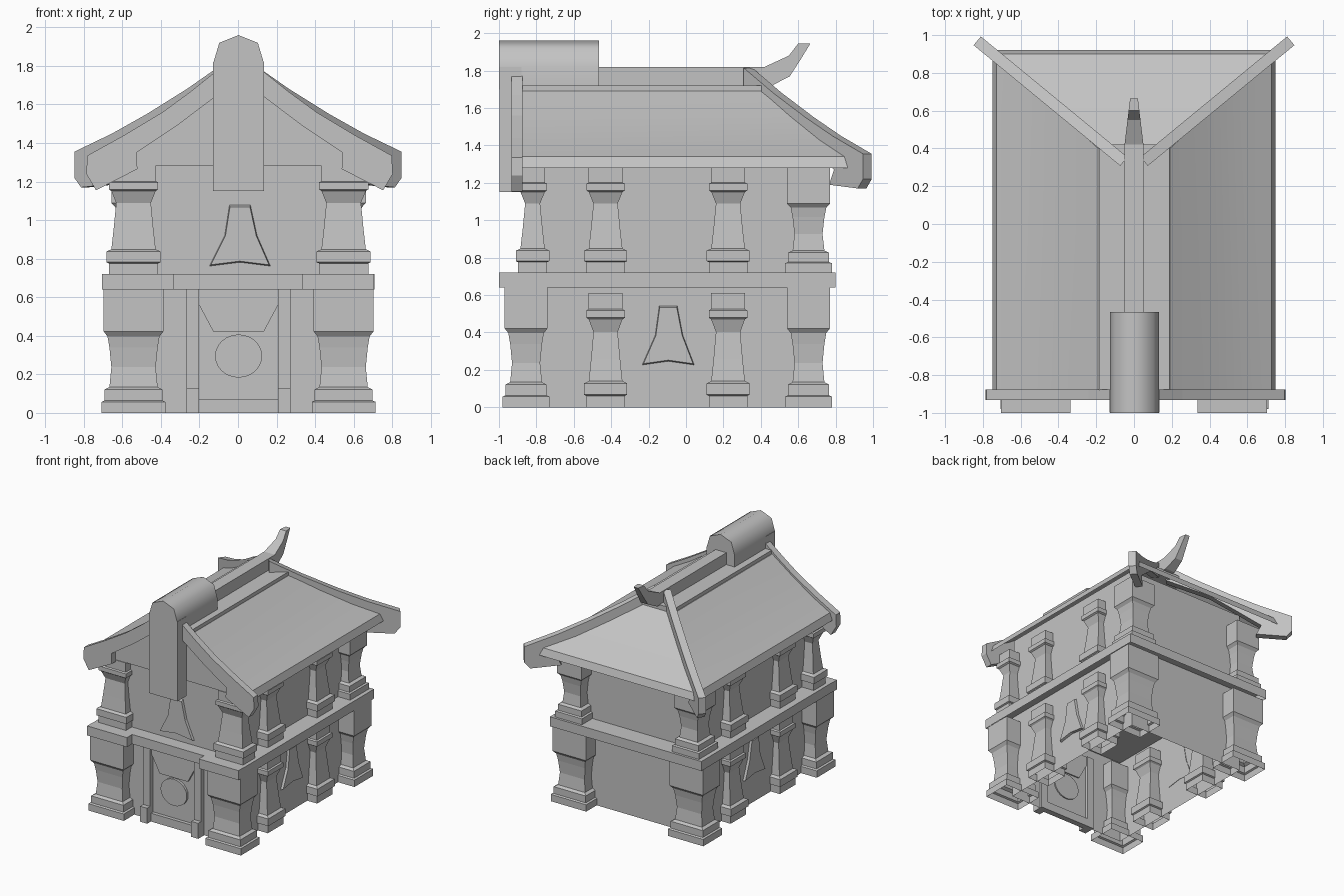
import bpy, bmesh, math
from mathutils import Vector

if "Cube" in bpy.data.objects:
    bpy.data.objects.remove(bpy.data.objects["Cube"])

stone = bpy.data.materials.new("pale_grey_stone")
stone.use_nodes = True
GREY = (0.55, 0.55, 0.55, 1)
stone.diffuse_color = GREY
stone.node_tree.nodes["Principled BSDF"].inputs["Base Color"].default_value = GREY


def finish(name, bm):
    bmesh.ops.recalc_face_normals(bm, faces=bm.faces)
    mesh = bpy.data.meshes.new(name)
    bm.to_mesh(mesh)
    bm.free()
    mesh.materials.append(stone)
    ob = bpy.data.objects.new(name, mesh)
    bpy.context.collection.objects.link(ob)
    return ob


def smooth(ob, degrees):
    bpy.ops.object.select_all(action='DESELECT')
    bpy.context.view_layer.objects.active = ob
    ob.select_set(True)
    bpy.ops.object.shade_smooth_by_angle(angle=math.radians(degrees))


def loft(name, rings, bottom=True, top=True):
    """Skin a stack of rectangles (x0, x1, y0, y1, z)."""
    bm = bmesh.new()
    loops = [[bm.verts.new(p) for p in ((a, c, z), (b, c, z), (b, d, z), (a, d, z))]
             for a, b, c, d, z in rings]
    for low, high in zip(loops, loops[1:]):
        for i in range(4):
            j = (i + 1) % 4
            bm.faces.new((low[i], low[j], high[j], high[i]))
    if bottom:
        bm.faces.new(loops[0])
    if top:
        bm.faces.new(loops[-1])
    return finish(name, bm)


def box(name, x0, x1, y0, y1, z0, z1, **caps):
    return loft(name, [(x0, x1, y0, y1, z0), (x0, x1, y0, y1, z1)], **caps)


def prism(name, outline, origin, u, n, depth, taper=1.0):
    """Extrude an outline (u, z) along n; taper shrinks the far face."""
    bm = bmesh.new()
    o, u, n = Vector(origin), Vector(u).normalized(), Vector(n).normalized()
    up = Vector((0, 0, 1))
    mid = sum((Vector(p) for p in outline), Vector((0, 0))) / len(outline)
    near = [bm.verts.new(o + u * a + up * b) for a, b in outline]
    far = []
    for p in outline:
        a, b = mid + (Vector(p) - mid) * taper
        far.append(bm.verts.new(o + u * a + up * b + n * depth))
    bm.faces.new(near)
    bm.faces.new(far)
    for i in range(len(near)):
        j = (i + 1) % len(near)
        bm.faces.new((near[i], near[j], far[j], far[i]))
    return finish(name, bm)


# Column profiles: (fraction of height, inset from full width)
HEAVY = [(0, 0), (.09, 0), (.1, .015), (.19, .015), (.21, .04), (.37, .05),
         (.53, .04), (.62, .03), (.66, .01), (1, .01)]
SLIM = [(0, .012), (.1, .012), (.11, 0), (.21, 0), (.23, .025), (.42, .037), (.66, .05),
        (.77, .025), (.785, .012), (.85, .012), (.86, .025), (1, .025)]


def column(name, x, y, hx, hy, z0, z1, profile):
    rings = []
    for f, inset in profile:
        a, b = hx - inset, hy - inset
        rings.append((x - a, x + a, y - b, y + b, z0 + f * (z1 - z0)))
    return loft(name, rings, bottom=False)


FLOOR, DECK, EAVE = .64, .72, 1.28

# Hollow walls and the open-bottomed deck between the storeys
box("lower_walls", -.56, .56, -.84, .64, 0, DECK, bottom=False, top=False)
box("upper_walls", -.56, .56, -.82, .64, DECK, 1.42, bottom=False, top=False)
box("deck", -.703, .707, -.93, .8, FLOOR, DECK, bottom=False)

# Columns, front deck blocks and side windows, mirrored left and right
BELL = [(-.16, 0), (0, .02), (.16, 0), (.09, .16), (.055, .32), (-.055, .32), (-.08, .16)]
for side, s in (("left", 1), ("right", -1)):
    x = s * .545 + .003
    column("lower_front_column_" + side, x, -.855, .165, .125, 0, FLOOR, HEAVY)
    column("lower_back_column_" + side, x, .655, .165, .125, 0, FLOOR, HEAVY)
    column("upper_front_column_" + side, x, -.82, .14, .09, DECK, EAVE, SLIM)
    column("upper_back_column_" + side, x, .655, .125, .125, DECK, EAVE, HEAVY)
    for place, y in (("fore", -.43), ("aft", .225)):
        column(f"lower_{place}_column_{side}", x, y, .115, .115, 0, .61, SLIM)
        column(f"upper_{place}_column_{side}", x, y, .115, .115, DECK, EAVE, SLIM)
    inner, outer = sorted((s * .335, s * .705))
    box("deck_block_" + side, inner, outer, -1, -.93, FLOOR, DECK, bottom=False)
    prism("side_window_" + side, [(a * .88, b + .225) for a, b in BELL],
          (s * .555, -.095, 0), (0, 1, 0), (s, 0, 0), .025, .94)
    # Door jambs with feet
    inner, outer = sorted((s * .205 + .003, s * .27 + .003))
    box("door_jamb_" + side, inner, outer, -.88, -.82, 0, FLOOR)
    box("jamb_foot_" + side, inner, outer, -.92, -.82, 0, .13)

# Front window and doorway
FRONT, ACROSS = (0, -1, 0), (1, 0, 0)
prism("front_window", [(a, b + .76) for a, b in BELL], (.01, -.815, 0), ACROSS, FRONT, .025, .94)
box("door_step", -.205, .21, -.87, -.82, 0, .07)
prism("door_canopy", [(-.205, .64), (-.205, .56), (-.13, .42), (.13, .42), (.205, .56), (.205, .64)],
      (.003, -.83, 0), ACROSS, FRONT, .03)
disc = [(.122 * math.cos(i * math.tau / 24), .295 + .112 * math.sin(i * math.tau / 24))
        for i in range(24)]
prism("door_disc", disc, (.003, -.83, 0), ACROSS, FRONT, .03)

# Hollow roof with a front gable, a hipped back and gently sagging slopes
roof = loft("roof", [(-.75, .75, -.88, .92, EAVE), (-.728, .728, -.88, .9, 1.34),
                     (-.565, .565, -.88, .74, 1.43), (-.377, .377, -.88, .57, 1.555),
                     (-.19, .19, -.88, .4, 1.69)], bottom=False)
smooth(roof, 25)
box("ridge_base", -.185, .188, -.88, .42, 1.68, 1.72, bottom=False)

# Ridge beam with a narrowing, upswept tail
ridge = prism("ridge_beam", [(-.6, 1.7), (.45, 1.715), (.555, 1.77), (.61, 1.855), (.665, 1.945),
                             (.6, 1.945), (.55, 1.88), (.42, 1.82), (-.6, 1.82)],
              (-.05, 0, 0), (0, 1, 0), ACROSS, .1)
for v in ridge.data.vertices:
    v.co.x *= 1 - 2.4 * max(0, v.co.y - .42)

# Rounded ridge cap and the plate hanging below it
cap = prism("ridge_cap", [(-.13, 1.7), (-.13, 1.82), (-.1, 1.92), (0, 1.96),
                          (.1, 1.92), (.13, 1.82), (.13, 1.7)],
            (.003, -1, 0), ACROSS, (0, 1, 0), .535)
smooth(cap, 60)
box("hanging_plate", -.13, .135, -.998, -.88, 1.15, 1.82)

# Barge boards on the gable and hip boards at the back
BARGE = [(.1, 1.79), (.25, 1.67), (.4, 1.56), (.6, 1.44), (.79, 1.335), (.795, 1.24),
         (.745, 1.155), (.53, 1.265), (.535, 1.35), (.325, 1.49), (.1, 1.66)]
HIP = [(0, 1.815), (.25, 1.68), (.52, 1.55), (.75, 1.45), (1.005, 1.355), (1.005, 1.22),
       (.96, 1.17), (.72, 1.19), (.76, 1.27), (.55, 1.41), (.35, 1.54), (0, 1.68)]
for side, s in (("left", 1), ("right", -1)):
    prism("barge_board_" + side, BARGE, (.008, -.875, 0), (s, 0, 0), FRONT, .058)
    prism("hip_board_" + side, HIP, (s * .073, .308, 0), (s * .79, .65, 0),
          (-s * .65, .79, 0), .06)
